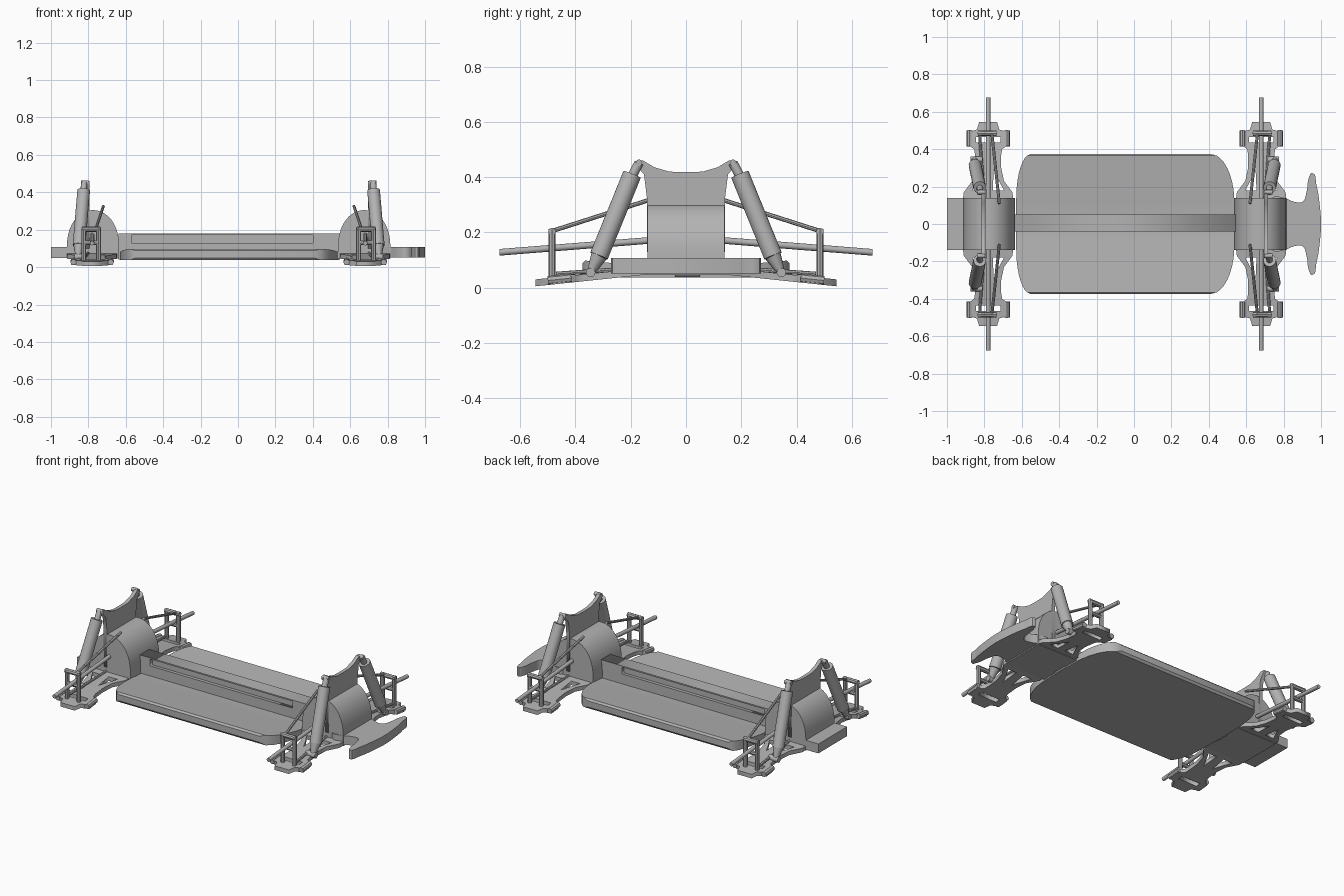
import bpy, bmesh, math
from mathutils import Matrix, Vector

cube = bpy.data.objects.get("Cube")
if cube:
    bpy.data.objects.remove(cube, do_unlink=True)

GREY = (0.45, 0.45, 0.45, 1)
mat = bpy.data.materials.new("plain_grey")
mat.use_nodes = True
mat.diffuse_color = GREY
mat.node_tree.nodes["Principled BSDF"].inputs["Base Color"].default_value = GREY

PLANES = {"xy": Matrix.Identity(3),
          "xz": Matrix(((1, 0, 0), (0, 0, -1), (0, 1, 0))),
          "yz": Matrix(((0, 0, 1), (1, 0, 0), (0, 1, 0)))}


def finish(name, bm, smooth=False):
    """Turn a bmesh into a named grey object."""
    bmesh.ops.remove_doubles(bm, verts=bm.verts, dist=0.0002)
    bmesh.ops.recalc_face_normals(bm, faces=bm.faces)
    me = bpy.data.meshes.new(name)
    bm.to_mesh(me)
    bm.free()
    me.materials.append(mat)
    ob = bpy.data.objects.new(name, me)
    bpy.context.collection.objects.link(ob)
    if smooth:
        bpy.ops.object.select_all(action='DESELECT')
        ob.select_set(True)
        bpy.context.view_layer.objects.active = ob
        bpy.ops.object.shade_smooth_by_angle(angle=math.radians(35))
    return ob


def prism(name, outlines, plane, centre, thick, curved=False, shear=None):
    """Extrude an outline (later outlines are holes) across a plane."""
    cu = bpy.data.curves.new(name, 'CURVE')
    cu.dimensions, cu.fill_mode, cu.extrude = '2D', 'BOTH', thick / 2
    cu.resolution_u = 5
    for i, pts in enumerate(outlines):
        bez = curved and i == 0
        sp = cu.splines.new('BEZIER' if bez else 'POLY')
        dest = sp.bezier_points if bez else sp.points
        dest.add(len(pts) - 1)
        for p, q in zip(dest, pts):
            p.co = (q[0], q[1], 0) if bez else (q[0], q[1], 0, 1)
            if bez:
                p.handle_left_type = p.handle_right_type = 'AUTO'
        sp.use_cyclic_u = True
    tmp = bpy.data.objects.new(name + "_tmp", cu)
    bpy.context.collection.objects.link(tmp)
    dg = bpy.context.evaluated_depsgraph_get()
    me = bpy.data.meshes.new_from_object(tmp.evaluated_get(dg))
    bm = bmesh.new()
    bm.from_mesh(me)
    bpy.data.objects.remove(tmp)
    bpy.data.curves.remove(cu)
    bpy.data.meshes.remove(me)
    for v in bm.verts:
        v.co = PLANES[plane] @ v.co + Vector(centre)
        if shear:
            v.co.z += shear(v.co)
    return finish(name, bm, curved)


def box(name, lo, hi):
    bm = bmesh.new()
    bmesh.ops.create_cube(bm, size=1)
    lo, hi = Vector(lo), Vector(hi)
    for v in bm.verts:
        v.co = (lo + hi) / 2 + v.co * (hi - lo)
    return finish(name, bm)


def rod(name, a, b, r, r2=None, sides=12):
    a, b = Vector(a), Vector(b)
    bm = bmesh.new()
    m = Matrix.Translation((a + b) / 2) @ (b - a).to_track_quat('Z', 'Y').to_matrix().to_4x4()
    bmesh.ops.create_cone(bm, cap_ends=True, segments=sides, radius1=r,
                          radius2=r if r2 is None else r2, depth=(b - a).length, matrix=m)
    return finish(name, bm, True)


def corner(t, rx, ry, half=0.375):
    """Inset of the tray's end from its full length at distance t from the middle."""
    k = max(0, (t - (half - ry)) / ry)
    return rx * (1 - math.sqrt(max(0, 1 - k * k)))


# Chassis tray: lofted across its width, slightly dished
bm = bmesh.new()
half = [0.045, 0.12, 0.18, 0.23, 0.27, 0.30, 0.33, 0.35, 0.365, 0.375]
rows = []
for y in [-h for h in reversed(half)] + half:
    t = abs(y)
    x0, x1 = -0.63 + corner(t, 0.08, 0.24), 0.537 - corner(t, 0.13, 0.26)
    top = 0.065 + 0.033 * t / 0.365
    low = 0.037
    if t > 0.37:
        top, low = 0.088, 0.05
    rows.append([bm.verts.new(p) for p in ((x0, y, low), (x0, y, top), (x1, y, top), (x1, y, low))])
for a, b in zip(rows, rows[1:]):
    for i in range(4):
        j = (i + 1) % 4
        bm.faces.new((a[i], a[j], b[j], b[i]))
bm.faces.new(rows[0])
bm.faces.new(rows[-1])
finish("chassis_tray", bm, True)

# Spine with a long recess down each side
prism("spine", [[(-0.64, 0.04), (0.545, 0.04), (0.545, 0.18), (-0.64, 0.18)],
                [(-0.57, 0.13), (0.4, 0.13), (0.4, 0.172), (-0.57, 0.172)]],
      "xz", (0, 0.005, 0), 0.09)
box("spine_core", (-0.6, -0.02, 0.1), (0.45, 0.03, 0.178))

# Bumpers
box("rear_bumper", (-1, -0.14, 0.05), (-0.9, 0.14, 0.108))
side = [(1.0, 0.0), (0.993, 0.1), (0.975, 0.21), (0.952, 0.272), (0.936, 0.25),
        (0.922, 0.17), (0.9, 0.118), (0.86, 0.118), (0.8, 0.14), (0.74, 0.14)]
prism("front_bumper", [side + [(x, -y) for x, y in reversed(side[1:])]],
      "xy", (0, 0, 0.08), 0.056, curved=True)

# Tower and suspension arm outlines, one half each
TOWER = [(0, 0.418), (0.06, 0.42), (0.115, 0.436), (0.155, 0.46), (0.18, 0.458), (0.182, 0.445),
         (0.152, 0.41), (0.142, 0.33), (0.14, 0.1)]
ARM = [(0.135, 0.13), (0.13, 0.17), (0.085, 0.23), (0.07, 0.3), (0.07, 0.37), (0.075, 0.4),
       (0.11, 0.425), (0.11, 0.49), (0.06, 0.505), (0.048, 0.545)]
HOLE = [(0.025, 0.18), (0.085, 0.18), (0.055, 0.235), (0.03, 0.29)]
HUB_HOLE = [(-0.065, 0.435), (0.065, 0.435), (0.065, 0.465), (-0.065, 0.465)]

for end, c, d in (("front", 0.68, 1), ("rear", -0.78, -1)):
    # Gearbox: domed housing
    dome = [(c + d * (-0.005 + 0.14 * math.cos(a)), 0.105 + 0.2 * math.sin(a) ** 0.9)
            for a in (math.pi * i / 20 for i in range(21))]
    dome = [(c + d * 0.135, 0.045)] + dome + [(c - d * 0.145, 0.045)]
    ob = prism(end + "_gearbox", [dome], "xz", (0, 0, 0), 0.28)
    bpy.context.view_layer.objects.active = ob
    ob.select_set(True)
    bpy.ops.object.shade_smooth_by_angle(angle=math.radians(35))
    ob.select_set(False)

    # Shock tower
    prism(end + "_shock_tower", [TOWER + [(-y, z) for y, z in reversed(TOWER[1:])]],
          "yz", (c + d * 0.025, 0, 0), 0.022)

    for hand, s in (("left", d), ("right", -d)):
        s = 1 if hand == "left" else -1
        tag = end + "_" + hand + "_"

        def P(dx, y, z):
            return (c + d * dx, s * y, z)

        def flat(pts, m=1):
            return [P(m * x, y, 0)[:2] for x, y in pts]

        # Lower arm, sloping down to the hub
        prism(tag + "lower_arm",
              [flat(ARM) + flat(ARM, -1)[::-1], flat(HOLE), flat(HOLE, -1), flat(HUB_HOLE)],
              "xy", (0, 0, 0.06), 0.025, shear=lambda v: -0.105 * (abs(v.y) - 0.14))
        for dx in (-0.1, 0.1):
            rod(tag + "arm_pin", P(dx, 0.415, 0.035), P(dx, 0.5, 0.026), 0.016, sides=8)

        # Upright hoop
        for dx in (-0.035, 0.045):
            rod(tag + "upright_post", P(dx, 0.485, 0.02), P(dx, 0.485, 0.212), 0.013, sides=8)
        rod(tag + "upright_bar", P(-0.045, 0.485, 0.203), P(0.055, 0.485, 0.203), 0.014, sides=8)
        rod(tag + "hub_carrier", P(-0.035, 0.485, 0.13), P(0.045, 0.485, 0.13), 0.012, sides=8)

        # Drive shaft and upper link
        rod(tag + "drive_shaft", P(0, 0.12, 0.172), P(0, 0.675, 0.128), 0.012)
        rod(tag + "upper_link", P(-0.06, 0.11, 0.325), P(-0.02, 0.485, 0.205), 0.008, sides=8)
        rod(tag + "steering_link", P(0.02, 0.12, 0.075), P(0.045, 0.47, 0.05), 0.008, sides=8)

        # Shock absorber
        rod(tag + "shock_rod", P(0.043, 0.17, 0.452), P(0.045, 0.2, 0.395), 0.017)
        rod(tag + "shock_body", P(0.045, 0.195, 0.41), P(0.07, 0.315, 0.115), 0.034, sides=20)
        rod(tag + "shock_tip", P(0.07, 0.315, 0.115), P(0.074, 0.345, 0.055), 0.03, 0.014)
        rod(tag + "shock_pin", P(0.02, 0.17, 0.452), P(0.06, 0.17, 0.452), 0.012)
        rod(tag + "shock_mount", P(0.03, 0.345, 0.055), P(0.095, 0.345, 0.055), 0.017)
